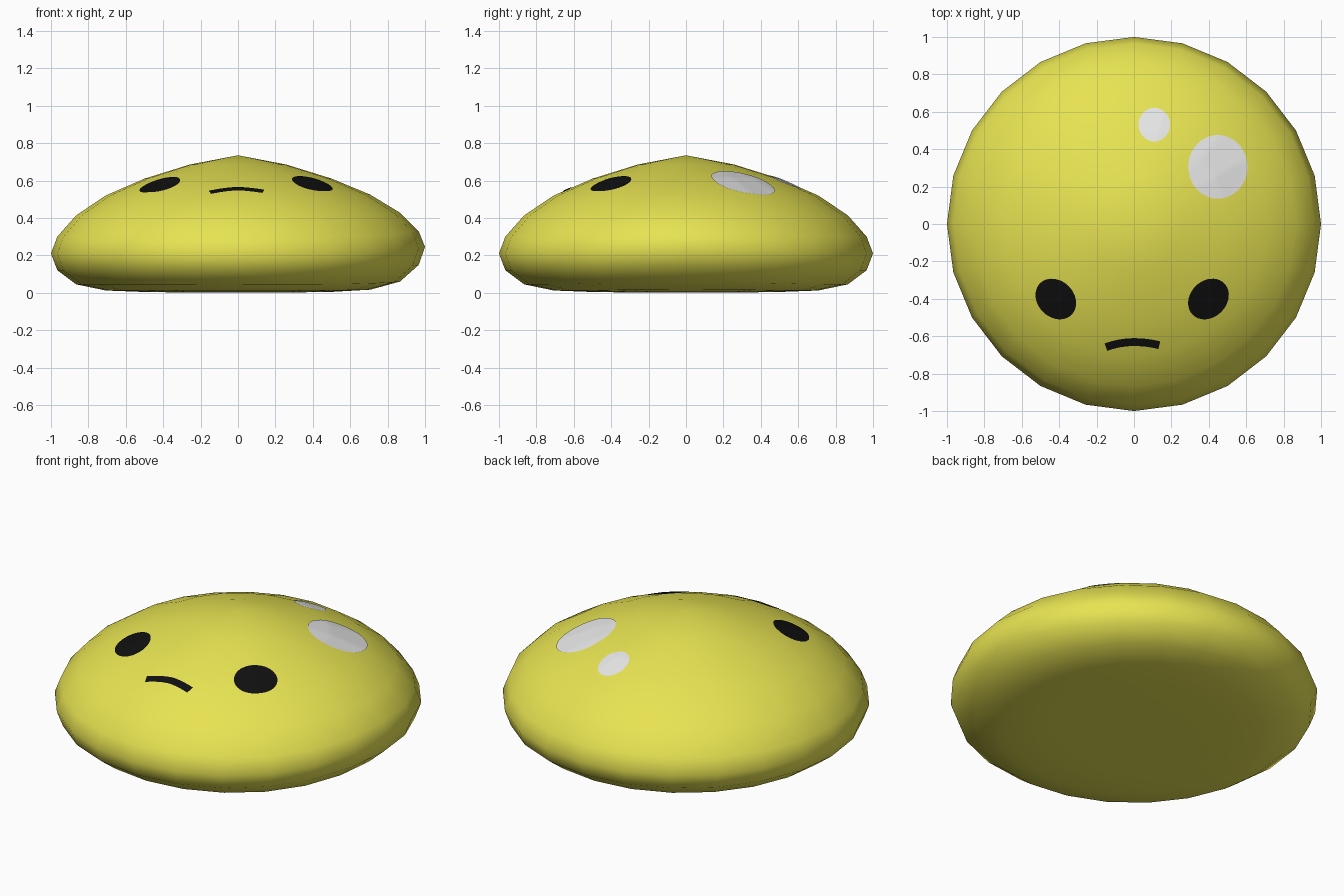
import bpy, bmesh, math
from mathutils import Vector
from mathutils.bvhtree import BVHTree

cube = bpy.data.objects.get("Cube")
if cube:
    bpy.data.objects.remove(cube)


def material(name, rgb):
    m = bpy.data.materials.new(name)
    m.use_nodes = True
    m.diffuse_color = (*rgb, 1)
    bsdf = m.node_tree.nodes["Principled BSDF"]
    bsdf.inputs["Base Color"].default_value = (*rgb, 1)
    bsdf.inputs["Roughness"].default_value = 0.6
    return m


yellow = material("yellow", (0.80, 0.77, 0.085))
black = material("black", (0.005, 0.005, 0.005))
white = material("soft white", (0.80, 0.80, 0.80))


def finish(bm, name, mat):
    for f in bm.faces:
        f.smooth = True
    mesh = bpy.data.meshes.new(name)
    bm.to_mesh(mesh)
    mesh.materials.append(mat)
    obj = bpy.data.objects.new(name, mesh)
    bpy.context.collection.objects.link(obj)
    return obj


# Body: a squashed sphere, each ring set to its height
heights = [0.735, 0.685, 0.61, 0.52, 0.413, 0.30, 0.21,
           0.12, 0.045, 0.012, 0.004, 0.001, 0]
body = bmesh.new()
bmesh.ops.create_uvsphere(body, u_segments=24, v_segments=12, radius=1)
for v in body.verts:
    ring = round(math.acos(max(-1, min(1, v.co.z))) / math.pi * 12)
    v.co.z = heights[ring]
    # The left rim lifts slightly
    v.co.z += 0.035 * max(0, v.co.x) ** 6
bmesh.ops.recalc_face_normals(body, faces=body.faces)
finish(body, "body", yellow)
surface = BVHTree.FromBMesh(body)


def drape(x, y, lift=0.004):
    """Point just above the body's skin at x, y."""
    hit, normal, _, _ = surface.ray_cast(Vector((x, y, 2)), Vector((0, 0, -1)))
    return hit + normal * lift


def spot(name, mat, cx, cy, rx, ry, turn=0, rings=8, sides=40):
    """Thin oval skin draped over the body."""
    bm = bmesh.new()
    c, s = math.cos(turn), math.sin(turn)
    centre = bm.verts.new(drape(cx, cy))
    inner = None
    for i in range(1, rings + 1):
        loop = []
        for k in range(sides):
            a = math.tau * k / sides
            u, w = rx * math.cos(a) * i / rings, ry * math.sin(a) * i / rings
            loop.append(bm.verts.new(drape(cx + u * c - w * s, cy + u * s + w * c)))
        for k in range(sides):
            n = (k + 1) % sides
            if inner:
                bm.faces.new((inner[k], loop[k], loop[n], inner[n]))
            else:
                bm.faces.new((centre, loop[k], loop[n]))
        inner = loop
    finish(bm, name, mat)


# Eyes
for name, side, x in (("left_eye", 1, 0.397), ("right_eye", -1, 0.417)):
    spot(name, black, side * x, -0.40, 0.119, 0.097, side * math.pi / 4)

# Highlights
spot("large_highlight", white, 0.447, 0.305, 0.158, 0.17)
spot("small_highlight", white, 0.108, 0.53, 0.084, 0.09)

# Mouth: a drooping band draped over the body
bm = bmesh.new()
steps, half = 24, 0.021
previous = None
for i in range(steps + 1):
    x = -0.15 + 0.285 * i / steps
    slope = -2.4 * x if x < 0 else -1.8 * x
    y = -0.63 + slope * x / 2
    across = Vector((-slope, 1)).normalized() * half
    row = [bm.verts.new(drape(x + across.x * t, y + across.y * t))
           for t in (-1, -0.33, 0.33, 1)]
    if previous:
        for a in range(3):
            bm.faces.new((previous[a], row[a], row[a + 1], previous[a + 1]))
    previous = row
finish(bm, "mouth", black)
